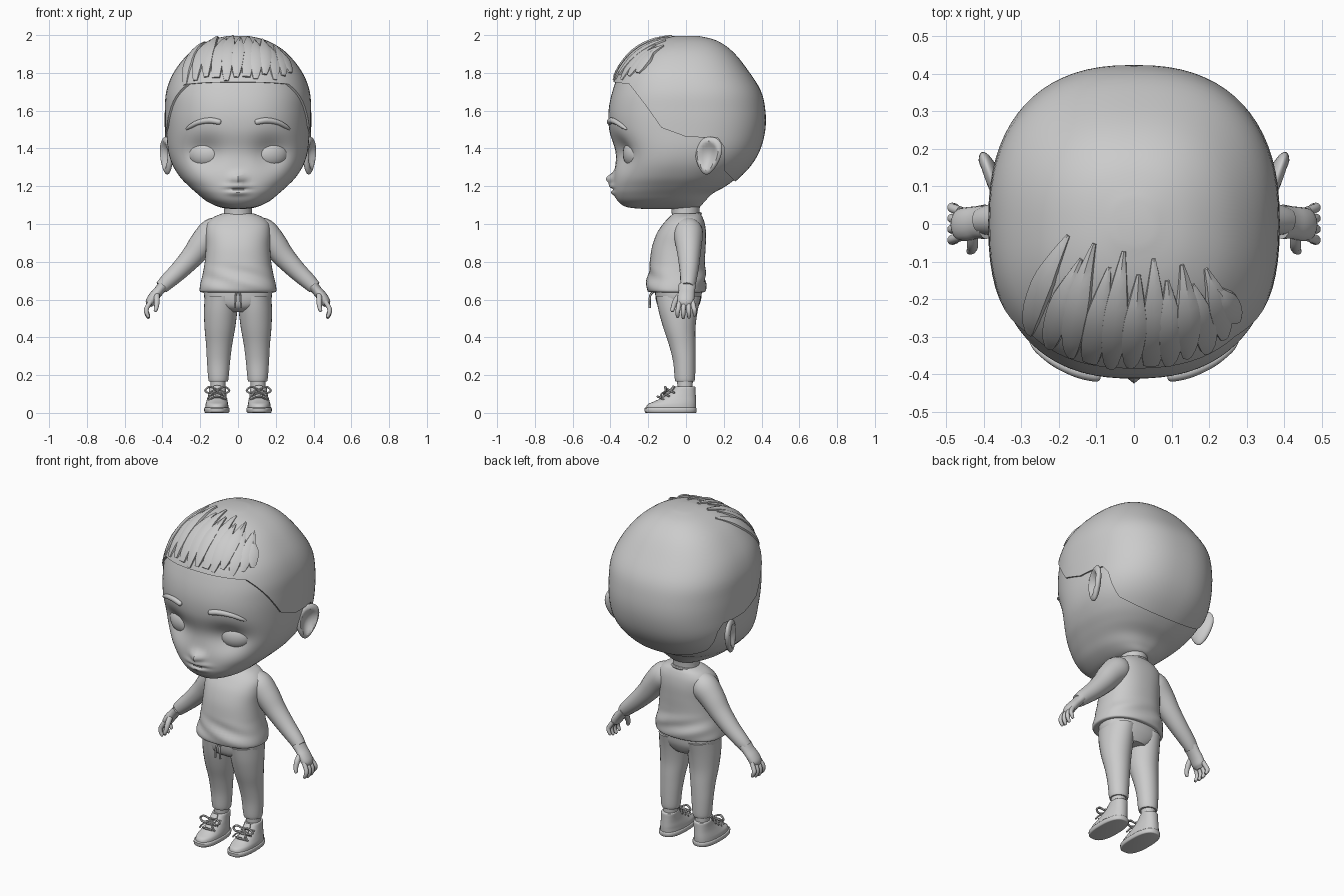
import bpy, bmesh, math
from mathutils import Vector
from mathutils.bvhtree import BVHTree

if "Cube" in bpy.data.objects:
    bpy.data.objects.remove(bpy.data.objects["Cube"])

clay = bpy.data.materials.new("grey clay")
clay.use_nodes = True
clay.diffuse_color = (0.6, 0.6, 0.6, 1)
clay.node_tree.nodes["Principled BSDF"].inputs["Base Color"].default_value = (0.6, 0.6, 0.6, 1)
SIDES = (("left", 1), ("right", -1))
made = []


def spline(rows, steps):
    """Smoothly interpolate a list of equal-length tuples."""
    out = []
    for i in range(len(rows) - 1):
        a, b, c, d = (rows[max(0, min(len(rows) - 1, i + k))] for k in (-1, 0, 1, 2))
        for s in range(steps):
            t = s / steps
            out.append([q + t * ((r - p) / 2 + t * ((p - 2.5 * q + 2 * r - e / 2)
                        + t * (1.5 * (q - r) + (e - p) / 2)))
                        for p, q, r, e in zip(a, b, c, d)])
    return out + [list(rows[-1])]


def finish(name, bm):
    bmesh.ops.recalc_face_normals(bm, faces=bm.faces)
    mesh = bpy.data.meshes.new(name)
    bm.to_mesh(mesh)
    bm.free()
    mesh.materials.append(clay)
    obj = bpy.data.objects.new(name, mesh)
    bpy.context.collection.objects.link(obj)
    made.append(obj)
    return obj


def skin(name, rings, side=1, warp=None):
    """Join rings of points into a closed surface."""
    bm = bmesh.new()
    loops = [[bm.verts.new((p[0] * side, p[1], p[2])) for p in ring] for ring in rings]
    n = len(loops[0])
    for a, b in zip(loops, loops[1:]):
        for i in range(n):
            bm.faces.new((a[i], a[(i + 1) % n], b[(i + 1) % n], b[i]))
    bm.faces.new(loops[0])
    bm.faces.new(loops[-1])
    if warp:
        for v in bm.verts:
            v.co = warp(v.co)
    return finish(name, bm)


def loft(name, rows, side=1, power=2.0, segs=32, steps=4, warp=None):
    """Rows of (z, centre x, half width, front y, back y)."""
    rings = []
    for z, cx, w, yf, yb in spline(rows, steps):
        ring = []
        for i in range(segs):
            a = math.tau * i / segs
            c, s = math.cos(a), math.sin(a)
            x, y = (math.copysign(abs(k) ** (2 / power), k) for k in (c, s))
            ring.append((cx + w * x, (yf + yb) / 2 + (yb - yf) / 2 * y, z))
        rings.append(ring)
    return skin(name, rings, side, warp)


def tube(name, rows, side=1, segs=10, steps=4, wide=1.0):
    """Rows of (x, y, z, radius); wide stretches the section across y."""
    rows = spline(rows, steps)
    pts = [Vector(r[:3]) for r in rows]
    rings = []
    for i, p in enumerate(pts):
        t = (pts[min(i + 1, len(pts) - 1)] - pts[max(i - 1, 0)]).normalized()
        u = Vector((0, 1, 0)) - t * t.y
        if u.length < 0.2:
            u = Vector((0, 0, 1)) - t * t.z
        u.normalize()
        v, r = t.cross(u), rows[i][3]
        rings.append([p + u * r * wide * math.cos(a) + v * r * math.sin(a)
                      for a in (math.tau * k / segs for k in range(segs))])
    return skin(name, rings, side)


def ball(name, centre, size, turn=0, side=1, warp=None):
    bm = bmesh.new()
    bmesh.ops.create_uvsphere(bm, u_segments=28, v_segments=18, radius=1)
    c, s = math.cos(turn), math.sin(turn)
    for v in bm.verts:
        p = warp(v.co) if warp else v.co
        x, y, z = (p[k] * size[k] for k in range(3))
        v.co = ((centre[0] + x * c - y * s) * side, centre[1] + x * s + y * c, centre[2] + z)
    return finish(name, bm)


# Head with eye sockets, nose and lips
head_rows = [(1.08, 0, .04, -.23, .02), (1.09, 0, .1, -.315, .07), (1.12, 0, .165, -.36, .1),
             (1.16, 0, .215, -.38, .14), (1.2, 0, .26, -.385, .21), (1.25, 0, .308, -.385, .275),
             (1.32, 0, .35, -.385, .34), (1.4, 0, .372, -.39, .385), (1.5, 0, .378, -.408, .41),
             (1.6, 0, .378, -.41, .41), (1.7, 0, .37, -.39, .387), (1.8, 0, .33, -.35, .325),
             (1.9, 0, .248, -.265, .245), (1.96, 0, .15, -.16, .16), (1.985, 0, .05, -.05, .06)]


def bump(p, x, z, rx, rz):
    return math.exp(-((abs(p.x) - x) / rx) ** 2 - ((p.z - z) / rz) ** 2)


def face(p):
    if p.y < -0.1:
        p.y += (.055 * bump(p, .175, 1.375, .105, .085) + .012 * bump(p, 0, 1.36, .06, .09)
                - .042 * bump(p, 0, 1.24, .034, .028) - .018 * bump(p, 0, 1.2, .06, .014)
                - .016 * bump(p, 0, 1.165, .05, .014) + .008 * bump(p, 0, 1.183, .05, .005))
    return p


head = loft("head", head_rows, power=2.4, segs=96, steps=6, warp=face)

# Hair cap, trimmed along the hairline by a side-profile prism
mid = Vector((0, 0, 1.53))
cap = loft("hair_cap", head_rows, power=2.4, segs=72, steps=4,
           warp=lambda p: mid + (p - mid) * 1.025)
hairline = [(-.3, 1.74), (-.215, 1.63), (-.13, 1.51), (0, 1.462), (.17, 1.455), (.2, 1.41),
            (.205, 1.28), (.27, 1.215), (.6, 1.1), (.6, 2.2), (-.6, 2.2), (-.6, 1.78)]
cutter = skin("hairline_cutter", [[(x, y, z) for y, z in hairline] for x in (-.6, .6)])
cutter.hide_render = True
trim = cap.modifiers.new("hairline", "BOOLEAN")
trim.operation, trim.solver, trim.object = "INTERSECT", "EXACT", cutter
bpy.context.view_layer.update()
trimmed = bpy.data.meshes.new_from_object(cap.evaluated_get(bpy.context.evaluated_depsgraph_get()))
cap.modifiers.clear()
cap.data = trimmed
made.remove(cutter)
bpy.data.objects.remove(cutter)


def surface(obj):
    tree = BVHTree.FromPolygons([v.co for v in obj.data.vertices],
                                [p.vertices for p in obj.data.polygons])
    return lambda start, way: tree.ray_cast(Vector(start), Vector(way).normalized())


on_head, on_cap = surface(head), surface(cap)

# Fringe of pointed locks lying on the cap
for i in range(12):
    f = i / 11
    tip = Vector((-.25 + .53 * f, -.36 + .1 * abs(2 * f - 1) ** 2, 1.715 + .02 * (i % 3) + .05 * f * f))
    root = Vector((-.17 + .4 * f, -.03 - .05 * (i % 2) - .1 * f, 1.95))
    rings, last = [], None
    for k in range(11):
        t = k / 10
        out = root.lerp(tip, t) - mid
        hit, normal = on_cap(mid + out.normalized() * 2, -out)[:2]
        if hit is None:
            continue
        across = normal.cross(root - tip).normalized()
        w = .038 * min(1, .15 + 1.9 * t) * (1 - .65 * t ** 5)
        rise = .003 + .012 * math.sin(math.pi * min(t * .8 + .1, 1)) + .003 * (i % 3)
        rings.append([hit + across * w * u + normal * h for u, h in
                      ((-1, -.012), (-.85, rise * .6), (0, rise), (.85, rise * .6), (1, -.012))])
    skin(f"fringe_lock_{i + 1}", rings)


def ear_shape(p):
    hollow = max(0, 1 - (p.y ** 2 + p.z ** 2) / .55)
    x = p.x - (1.5 * hollow if p.x > 0 else 0)
    return Vector((x, p.y * (.82 + .25 * p.z) + .12 * p.z, p.z))


for label, s in SIDES:
    # Eyes, brows and ears
    ball(label + "_eye", (.173, -.268, 1.372), (.097, .062, .077), .33, s)
    brow = []
    for x, z, r in ((.09, 1.538, .006), (.1, 1.54, .015), (.15, 1.548, .016), (.21, 1.538, .014),
                    (.255, 1.515, .011), (.275, 1.5, .004)):
        hit = on_head((x, -1, z), (0, 1, 0))[0]
        brow.append((x, hit.y - .002, z, r))
    tube(label + "_brow", brow, s)
    ball(label + "_ear", (.378, .118, 1.362), (.026, .088, .1), -.35, s, ear_shape)

    # Sleeve, hand, fingers and thumb
    tube(label + "_sleeve", [(.08, .01, .98, .06), (.13, .012, .955, .078), (.185, .014, .9, .071),
                             (.24, .016, .83, .06), (.31, .016, .755, .05), (.375, .012, .694, .042),
                             (.405, .008, .664, .036)], s, 20)
    tube(label + "_hand", [(.395, .006, .675, .029), (.42, .004, .645, .027), (.445, 0, .615, .028),
                           (.464, -.002, .585, .026), (.472, -.002, .565, .014)], s, 16, wide=1.6)
    for k in range(4):
        y = -.037 + .025 * k
        drop = (.006, 0, .003, .014)[k]
        tube(f"{label}_finger_{k + 1}", [(.462, y * .9, .59, .013), (.483, y * 1.1, .555, .0125),
                                         (.484, y * 1.2, .525 + drop, .0115),
                                         (.473, y * 1.2, .502 + drop, .008),
                                         (.471, y * 1.2, .499 + drop, .002)], s)
    tube(label + "_thumb", [(.43, -.02, .635, .014), (.43, -.05, .6, .016), (.431, -.066, .565, .013),
                            (.438, -.073, .54, .009), (.44, -.074, .536, .002)], s)

    # Trouser leg, cuff and ankle
    loft(label + "_trouser_leg", [(.165, .104, .049, -.055, .043), (.185, .104, .054, -.06, .048),
                                  (.27, .103, .061, -.068, .05), (.36, .1, .069, -.09, .05),
                                  (.45, .096, .081, -.12, .05), (.54, .092, .088, -.145, .062),
                                  (.62, .088, .088, -.16, .08)], s)
    loft(label + "_ankle", [(.1, .107, .038, -.045, .035), (.18, .105, .04, -.047, .036)], s)

    # Shoe with sole, tongue, laces and bow
    loft(label + "_sole", [(0, .112, .06, -.21, .05), (.004, .112, .066, -.218, .055),
                           (.024, .112, .067, -.22, .056), (.028, .112, .062, -.214, .052)],
         s, 2.5, steps=2)
    loft(label + "_shoe", [(.022, .112, .062, -.212, .052), (.045, .112, .06, -.203, .053),
                           (.062, .111, .056, -.165, .053), (.085, .11, .05, -.12, .052),
                           (.11, .109, .046, -.08, .051), (.135, .108, .044, -.058, .05),
                           (.14, .108, .04, -.054, .046)], s, 2.3)
    tube(label + "_tongue", [(.11, -.13, .08, .02), (.11, -.085, .112, .024), (.109, -.062, .142, .02)],
         s, wide=.4)
    for k in range(3):
        y, z = -.142 + .028 * k, .08 + .018 * k
        tube(f"{label}_lace_{k + 1}", [(.068, y + .025, z - .01, .005), (.11, y - .008, z + .007, .006),
                                       (.154, y + .025, z - .01, .005)], s, 6)
    for d in (-1, 1):
        tube(f"{label}_bow_{d}", [(.11, -.1, .122, .005), (.11 + .04 * d, -.11, .138, .006),
                                  (.11 + .064 * d, -.108, .118, .006), (.11 + .04 * d, -.115, .105, .006),
                                  (.11, -.102, .118, .005)], s, 6)
        tube(f"{label}_lace_end_{d}", [(.11, -.1, .118, .005), (.11 + .03 * d, -.13, .1, .005),
                                       (.11 + .05 * d, -.135, .075, .005)], s, 6)

    # Waist drawstring
    tube(label + "_drawstring", [(.004, -.165, .645, .006), (.012, -.19, .62, .006),
                                 (.016, -.192, .555, .006)], s, 6)


# Neck, shirt, collar and hips
def folds(p):
    low = max(0, 1 - abs(p.z - .71) / .09)
    p.y += .006 * low * math.sin(p.x * 22 + p.z * 60)
    return p


loft("neck", [(.97, 0, .085, -.08, .075), (1.05, 0, .074, -.075, .07), (1.14, 0, .074, -.085, .08)])
loft("shirt", [(.638, 0, .19, -.185, .09), (.645, 0, .203, -.205, .102), (.68, 0, .2, -.21, .107),
               (.74, 0, .186, -.197, .103), (.8, 0, .176, -.192, .1), (.88, 0, .17, -.18, .104),
               (.95, 0, .172, -.155, .106), (1.0, 0, .165, -.122, .1), (1.035, 0, .132, -.09, .088),
               (1.055, 0, .085, -.068, .075)], power=2.3, segs=48, steps=5, warp=folds)
collar = [(.083 * math.sin(a), -.01 - .085 * math.cos(a), 1.032 - .022 * math.cos(a), .009)
          for a in (math.tau * k / 16 for k in range(17))]
tube("collar", collar, segs=8, steps=2)
loft("hips", [(.535, 0, .08, -.11, .05), (.56, 0, .14, -.145, .065), (.6, 0, .176, -.16, .08),
              (.66, 0, .182, -.165, .085)], power=2.3)

# Smooth shading with sharp edges kept
bpy.ops.object.select_all(action="DESELECT")
for obj in made:
    obj.select_set(True)
bpy.context.view_layer.objects.active = head
bpy.ops.object.shade_smooth_by_angle(angle=math.radians(40))
